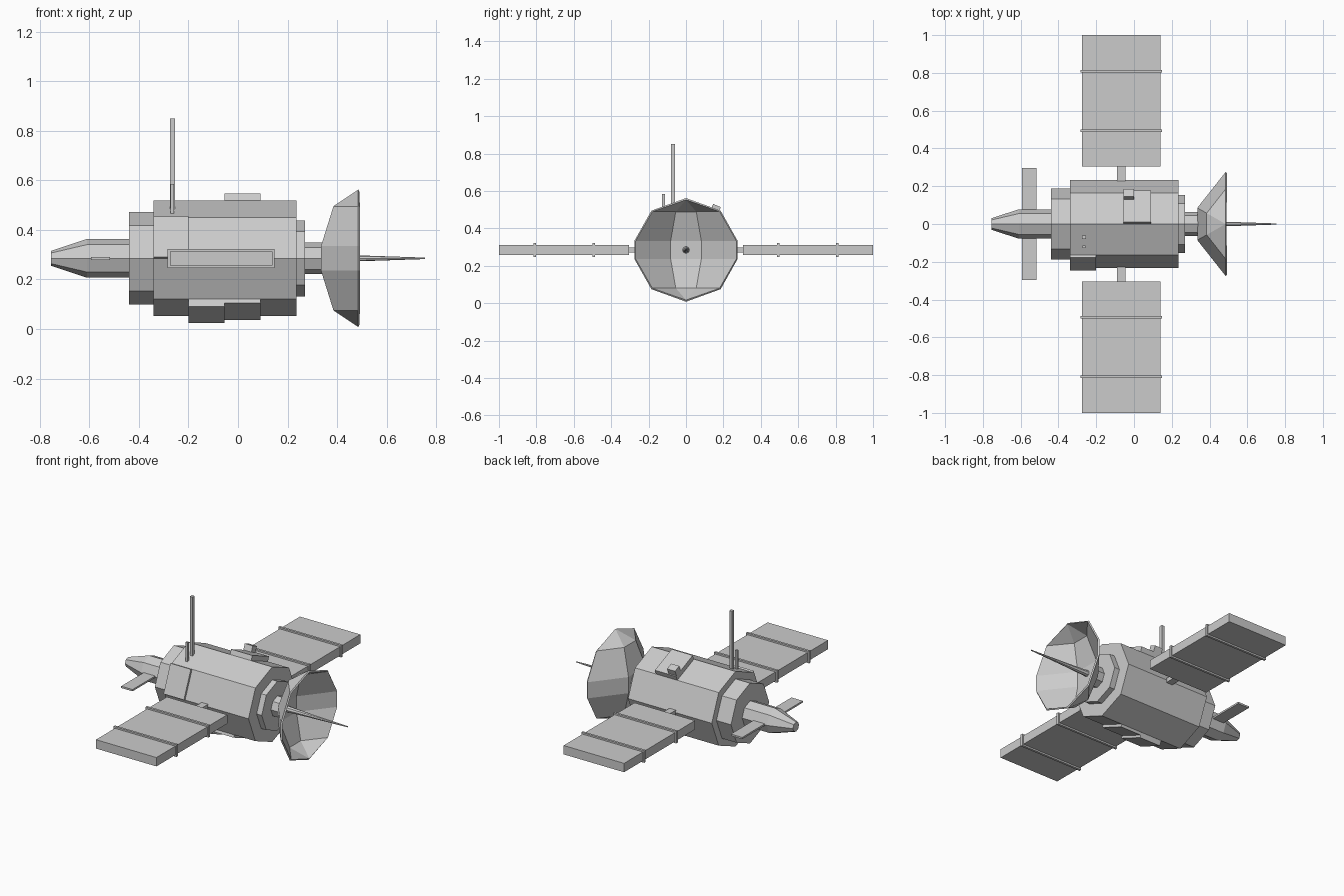
import bpy, bmesh
from math import cos, sin, pi, radians
from mathutils import Vector

if "Cube" in bpy.data.objects:
    bpy.data.objects.remove(bpy.data.objects["Cube"])

CZ = 0.285          # height of the long axis
APO = 0.2155        # centre to flat of the octagonal body
HALF = 0.089        # half width of one body facet


def finish(name, bm):
    bmesh.ops.recalc_face_normals(bm, faces=bm.faces)
    me = bpy.data.meshes.new(name)
    bm.to_mesh(me)
    bm.free()
    ob = bpy.data.objects.new(name, me)
    bpy.context.collection.objects.link(ob)
    return ob


def loft(name, profile, sides=8):
    """Capped solid along x from (x, radius) pairs."""
    bm = bmesh.new()
    rings = [[bm.verts.new((x, r * cos(2 * pi * i / sides), CZ + r * sin(2 * pi * i / sides)))
              for i in range(sides)] for x, r in profile]
    for a, b in zip(rings, rings[1:]):
        for i in range(sides):
            j = (i + 1) % sides
            bm.faces.new((a[i], a[j], b[j], b[i]))
    bm.faces.new(rings[0])
    bm.faces.new(rings[-1])
    return finish(name, bm)


def box(name, lo, hi):
    lo, hi = Vector(lo), Vector(hi)
    bm = bmesh.new()
    bmesh.ops.create_cube(bm, size=1)
    bmesh.ops.scale(bm, vec=hi - lo, verts=bm.verts)
    ob = finish(name, bm)
    ob.location = (lo + hi) / 2
    return ob


def facet_box(name, angle, x0, x1, t0, t1, thick):
    """Box lying on the body facet whose normal points at the given angle in yz."""
    ob = box(name, (x0, t0, APO - 0.01), (x1, t1, APO + thick))
    a = radians(angle)
    c = ob.location.copy()
    ob.location = (c.x, c.z * cos(a) + c.y * sin(a), CZ + c.z * sin(a) - c.y * cos(a))
    ob.rotation_euler.x = a - pi / 2
    return ob


# Octagonal hull sections
loft("main_body", [(-0.34, 0.233), (0.235, 0.233)])
loft("front_collar", [(-0.44, 0.187), (-0.34, 0.187)])
loft("nose", [(-0.755, 0.03), (-0.61, 0.078), (-0.44, 0.078)])
loft("rear_collar", [(0.235, 0.153), (0.27, 0.153)])
loft("dish_neck", [(0.27, 0.063), (0.342, 0.063)])
loft("dish_spike", [(0.34, 0.019), (0.485, 0.012), (0.755, 0.003)])

# Equipment panels on the hull facets
facet_box("top_panel", 67.5, -0.055, 0.09, -HALF, HALF, 0.03)
facet_box("top_sensor", 67.5, -0.055, 0.0, 0.04, 0.084, 0.067)
facet_box("side_panel", 157.5, -0.34, -0.2, -HALF, HALF, 0.013)
facet_box("belly_panel_thick", 247.5, -0.2, -0.055, -HALF, HALF, 0.031)
facet_box("belly_panel_thin", 247.5, -0.055, 0.09, -HALF, HALF, 0.016)

# Faceted dish: open shell of rings stacked between a top and a bottom pole
bm = bmesh.new()
rings = []
for z, r, depth in [(0.21, 0.185, 0.1), (0.05, 0.275, 0.15), (-0.05, 0.275, 0.15), (-0.21, 0.185, 0.1)]:
    rings.append([bm.verts.new((0.485 - d, y * r, CZ + z))
                  for y, d in [(-1, 0), (-0.31, depth), (0.31, depth), (1, 0)]])
for a, b in zip(rings, rings[1:]):
    for i in range(3):
        bm.faces.new((a[i], a[i + 1], b[i + 1], b[i]))
for ring, z in ((rings[0], 0.277), (rings[-1], -0.277)):
    pole = bm.verts.new((0.485, 0, CZ + z))
    for i in range(3):
        bm.faces.new((ring[i], ring[i + 1], pole))
bmesh.ops.recalc_face_normals(bm, faces=bm.faces)
back = min(bm.faces, key=lambda f: f.calc_center_median().x)
flip = back.normal.x > 0
dish = finish("dish", bm)
if flip:
    dish.data.flip_normals()
shell = dish.modifiers.new("shell", 'SOLIDIFY')
shell.thickness = 0.01
shell.offset = -1

# Solar wings, ribs, arms and nose fins on both sides
for side, s in (("left", -1), ("right", 1)):
    def pair(name, x0, x1, y0, y1, z0, z1):
        ys = sorted((s * y0, s * y1))
        box(side + "_" + name, (x0, ys[0], z0), (x1, ys[1], z1))
    pair("solar_wing", -0.275, 0.14, 0.305, 1.0, 0.257, 0.312)
    pair("inner_rib", -0.284, 0.148, 0.486, 0.5, 0.247, 0.322)
    pair("outer_rib", -0.284, 0.148, 0.801, 0.815, 0.247, 0.322)
    pair("wing_arm", -0.09, -0.046, 0.2, 0.31, 0.272, 0.298)
    pair("nose_fin", -0.594, -0.516, 0.05, 0.297, 0.279, 0.29)

# Mast antennas
box("tall_antenna", (-0.275, -0.08, 0.46), (-0.255, -0.06, 0.85))
box("short_antenna", (-0.272, -0.127, 0.46), (-0.258, -0.113, 0.585))
